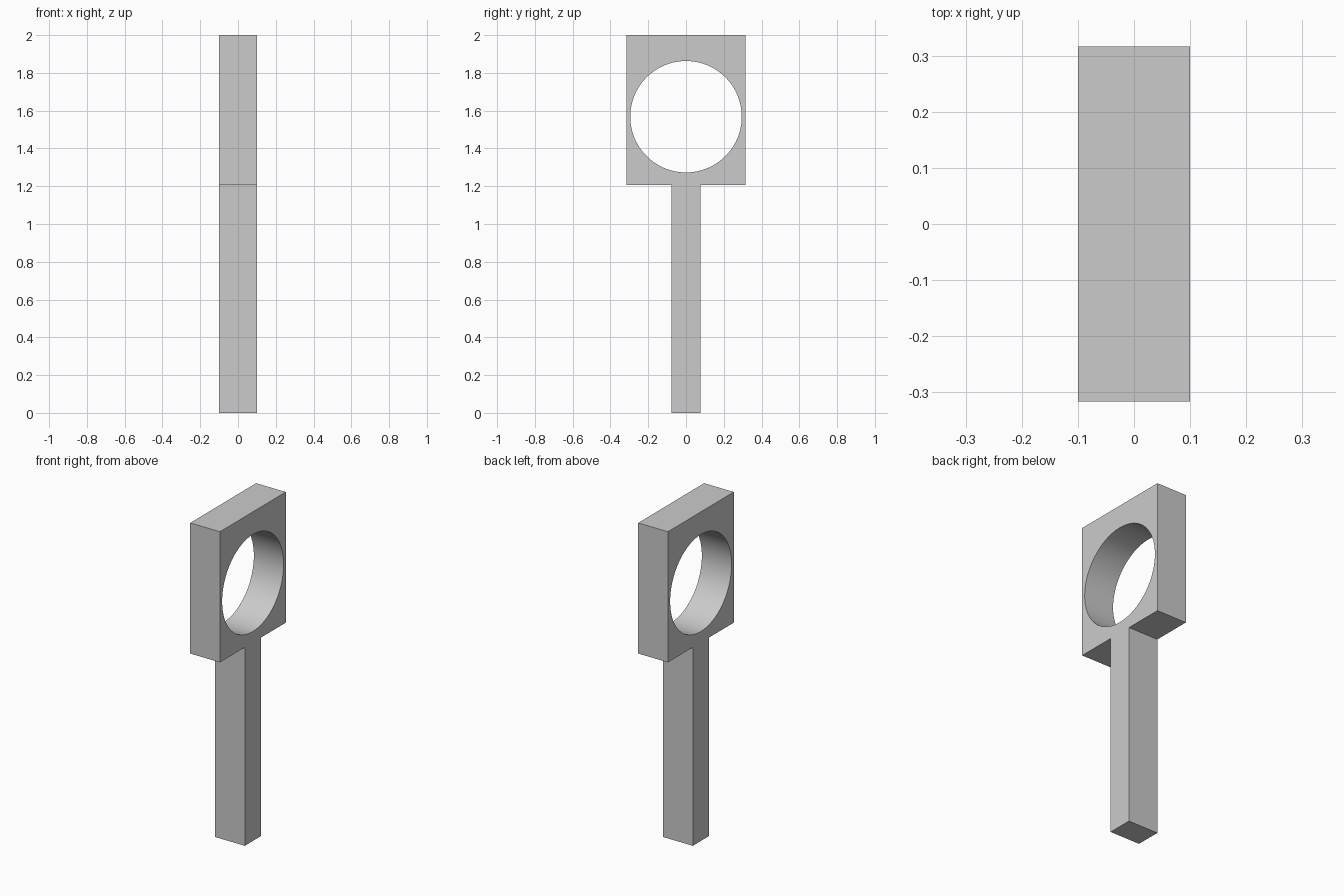
import bpy, bmesh, math

if "Cube" in bpy.data.objects:
    bpy.data.objects.remove(bpy.data.objects["Cube"])

HALF_THICK = 0.1
HEAD_W, STEM_W = 0.316, 0.077
HEAD_Z, TOP_Z = 1.206, 2.0
HOLE_Z, HOLE_R, HOLE_SIDES = 1.568, 0.295, 96


def add_loop(bm, points):
    """Closed edge loop on the back plane from (y, z) points."""
    verts = [bm.verts.new((-HALF_THICK, y, z)) for y, z in points]
    return [bm.edges.new((a, b)) for a, b in zip(verts, verts[1:] + verts[:1])]


# Outline: narrow stem widening into a square head, mirrored across y
right = [(STEM_W, 0), (STEM_W, HEAD_Z), (HEAD_W, HEAD_Z), (HEAD_W, TOP_Z)]
outline = right + [(-y, z) for y, z in reversed(right)]

# Round eye in the head
angles = [2 * math.pi * i / HOLE_SIDES for i in range(HOLE_SIDES)]
hole = [(HOLE_R * math.cos(a), HOLE_Z + HOLE_R * math.sin(a)) for a in angles]

# Fill between the two loops and extrude to full thickness
bm = bmesh.new()
edges = add_loop(bm, outline) + add_loop(bm, hole)
bmesh.ops.triangle_fill(bm, edges=edges, use_beauty=True, normal=(1, 0, 0))
ext = bmesh.ops.extrude_face_region(bm, geom=bm.faces[:])
moved = [g for g in ext["geom"] if isinstance(g, bmesh.types.BMVert)]
bmesh.ops.translate(bm, verts=moved, vec=(2 * HALF_THICK, 0, 0))
bmesh.ops.recalc_face_normals(bm, faces=bm.faces[:])

mesh = bpy.data.meshes.new("eye_post")
bm.to_mesh(mesh)
bm.free()
post = bpy.data.objects.new("eye_post", mesh)
bpy.context.collection.objects.link(post)

# Smooth hole wall, sharp edges elsewhere
bpy.context.view_layer.objects.active = post
post.select_set(True)
bpy.ops.object.shade_smooth_by_angle(angle=math.radians(30))
